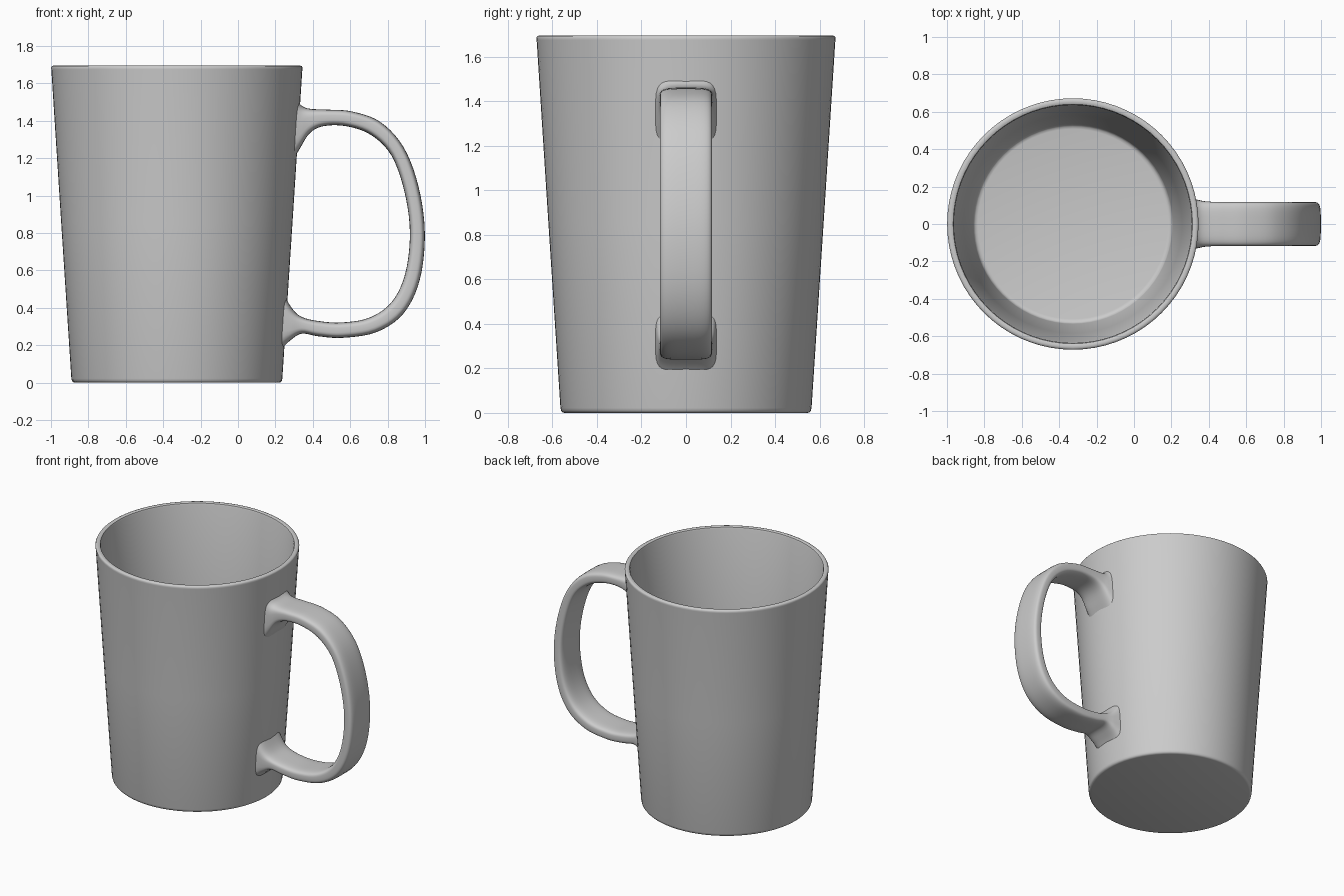
import bpy, bmesh, math
from mathutils import Vector

if "Cube" in bpy.data.objects:
    bpy.data.objects.remove(bpy.data.objects["Cube"])

CX = -0.327      # axis of the cup
SEGS = 72


def finish(name, bm):
    bmesh.ops.recalc_face_normals(bm, faces=bm.faces)
    mesh = bpy.data.meshes.new(name)
    bm.to_mesh(mesh)
    bm.free()
    obj = bpy.data.objects.new(name, mesh)
    bpy.context.collection.objects.link(obj)
    bpy.ops.object.select_all(action='DESELECT')
    obj.select_set(True)
    bpy.context.view_layer.objects.active = obj
    bpy.ops.object.shade_smooth_by_angle(angle=math.radians(40))
    return obj


def loft(name, rings):
    """Skin closed rings of points and cap both ends."""
    bm = bmesh.new()
    loops = [[bm.verts.new(p) for p in ring] for ring in rings]
    n = len(loops[0])
    for a, b in zip(loops, loops[1:]):
        for i in range(n):
            j = (i + 1) % n
            bm.faces.new((a[i], a[j], b[j], b[i]))
    bm.faces.new(loops[0])
    bm.faces.new(loops[-1])
    return finish(name, bm)


# Tapered cup: outer wall, rounded rim, inner wall and floor (radius, z)
profile = [(0.545, 0.0), (0.555, 0.003), (0.561, 0.010), (0.564, 0.022),
           (0.618, 0.85), (0.671, 1.675), (0.672, 1.685), (0.668, 1.692),
           (0.660, 1.695), (0.648, 1.695), (0.640, 1.691), (0.636, 1.680),
           (0.584, 0.87), (0.534, 0.075), (0.530, 0.062), (0.521, 0.053),
           (0.508, 0.050)]
loft("cup_body", [[(CX + r * math.cos(2 * math.pi * i / SEGS),
                    r * math.sin(2 * math.pi * i / SEGS), z)
                   for i in range(SEGS)] for r, z in profile])

# Handle stations: outer x, outer z, inner x, inner z, half width
stations = [Vector(s) for s in (
    (0.315, 1.510, 0.295, 1.190, 0.138),
    (0.345, 1.478, 0.330, 1.250, 0.130),
    (0.390, 1.464, 0.385, 1.335, 0.121),
    (0.480, 1.460, 0.460, 1.372, 0.117),
    (0.610, 1.450, 0.580, 1.371, 0.117),
    (0.760, 1.395, 0.710, 1.325, 0.117),
    (0.885, 1.260, 0.820, 1.215, 0.117),
    (0.965, 1.050, 0.890, 1.020, 0.117),
    (0.999, 0.800, 0.919, 0.800, 0.117),
    (0.972, 0.550, 0.893, 0.580, 0.117),
    (0.885, 0.370, 0.820, 0.430, 0.117),
    (0.740, 0.270, 0.700, 0.347, 0.117),
    (0.560, 0.240, 0.550, 0.322, 0.117),
    (0.430, 0.248, 0.430, 0.330, 0.117),
    (0.340, 0.262, 0.345, 0.350, 0.121),
    (0.275, 0.222, 0.295, 0.390, 0.130),
    (0.229, 0.175, 0.245, 0.470, 0.138))]


def smooth_path(pts, steps):
    """Catmull-Rom interpolation through the stations."""
    ext = [pts[0]] + pts + [pts[-1]]
    out = []
    for a, b, c, d in zip(ext, ext[1:], ext[2:], ext[3:]):
        for k in range(steps):
            t = k / steps
            out.append((b * 2 + (c - a) * t + (a * 2 - b * 5 + c * 4 - d) * t * t
                        + (b * 3 - a - c * 3 + d) * t ** 3) * 0.5)
    return out + [pts[-1]]


def section(s, n=32, power=0.5):
    """Rounded-rectangle ring between the outer and inner edge."""
    out, inn, w = Vector((s[0], 0, s[1])), Vector((s[2], 0, s[3])), s[4]
    mid, half = (out + inn) / 2, (out - inn) / 2
    ring = []
    for i in range(n):
        a = 2 * math.pi * (i + 0.5) / n
        u = math.copysign(abs(math.cos(a)) ** power, math.cos(a))
        v = math.copysign(abs(math.sin(a)) ** power, math.sin(a))
        ring.append(mid + half * v + Vector((0, w * u, 0)))
    return ring


loft("handle", [section(s) for s in smooth_path(stations, 5)])
